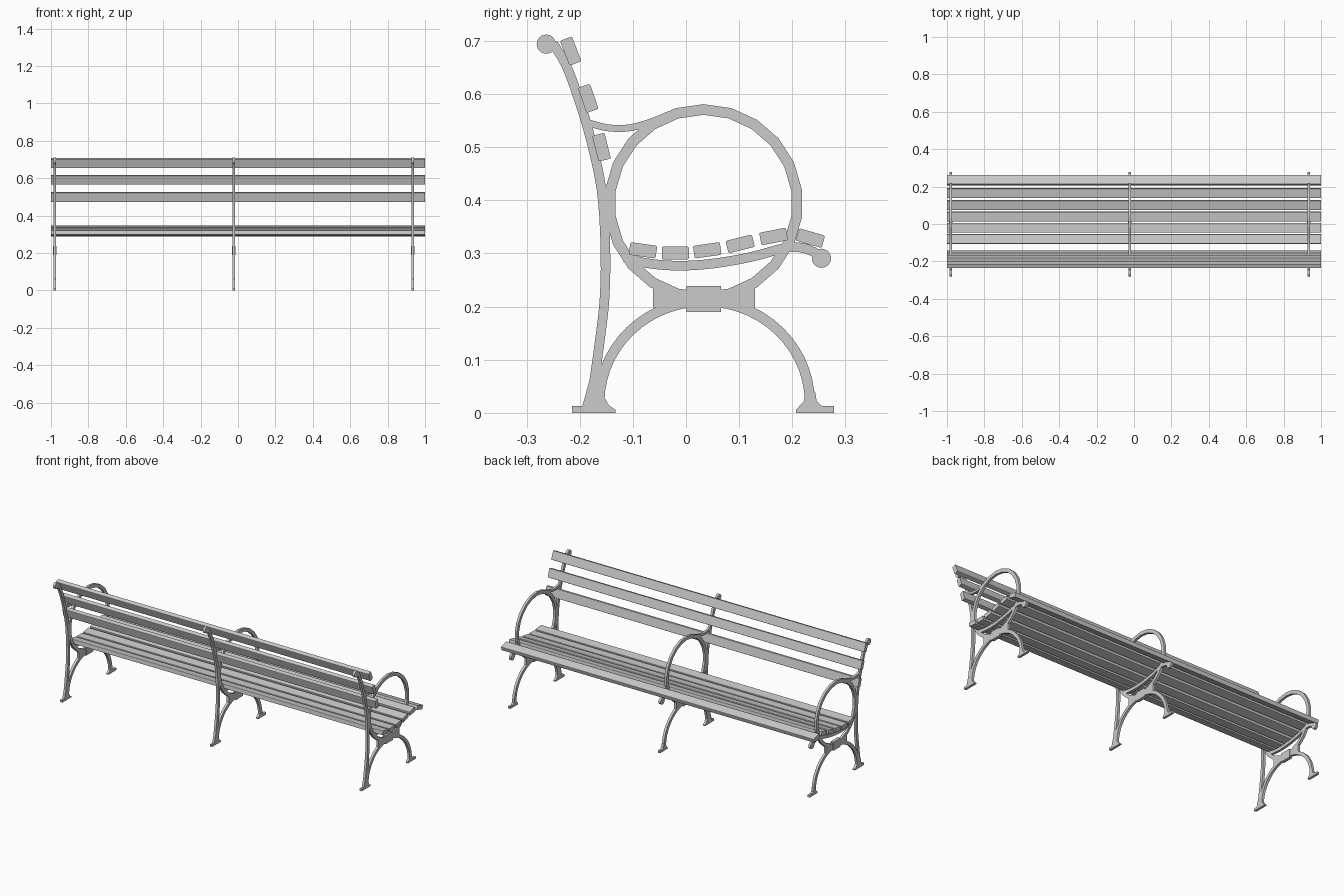
import bpy, bmesh
from math import sin, cos, pi, radians
from mathutils import Vector, Matrix

cube = bpy.data.objects.get("Cube")
if cube:
    bpy.data.objects.remove(cube)

grey = bpy.data.materials.new("plain_grey")
grey.use_nodes = True
grey.diffuse_color = (0.6, 0.6, 0.6, 1)
grey.node_tree.nodes["Principled BSDF"].inputs["Base Color"].default_value = (0.6, 0.6, 0.6, 1)

FRAME_X = {"right": -0.98, "middle": -0.022, "left": 0.935}
THICK = 0.014


def finish(name, bm):
    bmesh.ops.recalc_face_normals(bm, faces=bm.faces)
    mesh = bpy.data.meshes.new(name)
    bm.to_mesh(mesh)
    bm.free()
    mesh.materials.append(grey)
    return mesh


def place(name, mesh, x=0):
    ob = bpy.data.objects.new(name, mesh)
    ob.location.x = x
    bpy.context.collection.objects.link(ob)
    return ob


def on_frames(name, mesh):
    for side, x in FRAME_X.items():
        place(f"{side}_{name}", mesh, x)


def smooth_path(points, steps=4):
    """Catmull-Rom curve through the points."""
    p = [Vector(q) for q in points]
    p = [2 * p[0] - p[1]] + p + [2 * p[-1] - p[-2]]
    out = []
    for a, b, c, d in zip(p, p[1:], p[2:], p[3:]):
        for i in range(steps):
            t = i / steps
            out.append(0.5 * (2 * b + (c - a) * t + (2 * a - 5 * b + 4 * c - d) * t * t
                              + (3 * b - a - 3 * c + d) * t ** 3))
    return out + [p[-2]]


def arc(cy, cz, ry, rz, start, end, n):
    angles = [radians(start + (end - start) * i / n) for i in range(n + 1)]
    return [Vector((cy + ry * cos(a), cz + rz * sin(a))) for a in angles]


def bar(name, path, width, closed=False):
    """Flat iron bar following a path in the y-z plane."""
    bm = bmesh.new()
    n = len(path)
    rings = []
    for i, p in enumerate(path):
        before = path[i - 1] if closed or i else p
        after = path[(i + 1) % n] if closed or i < n - 1 else p
        d = (after - before).normalized()
        off = Vector((-d.y, d.x)) * width / 2
        rings.append([bm.verts.new((x, q.x, q.y)) for x, q in (
            (-THICK / 2, p - off), (THICK / 2, p - off),
            (THICK / 2, p + off), (-THICK / 2, p + off))])
    for i in range(n if closed else n - 1):
        a, b = rings[i], rings[(i + 1) % n]
        for k in range(4):
            m = (k + 1) % 4
            bm.faces.new((a[k], a[m], b[m], b[k]))
    if not closed:
        bm.faces.new(rings[0])
        bm.faces.new(rings[-1])
    on_frames(name, finish(name, bm))


def plate(name, outline, thick=THICK):
    """Flat plate with the given y-z outline."""
    bm = bmesh.new()
    face = bm.faces.new([bm.verts.new((-thick / 2, y, z)) for y, z in outline])
    new = bmesh.ops.extrude_face_region(bm, geom=[face])["geom"]
    bmesh.ops.translate(bm, vec=(thick, 0, 0),
                        verts=[v for v in new if isinstance(v, bmesh.types.BMVert)])
    on_frames(name, finish(name, bm))


# Cast iron frames: back post, leg arch, arm ring, seat rail, arm brace
bar("back_post", smooth_path([(-0.25, 0.695), (-0.226, 0.655), (-0.2, 0.585), (-0.178, 0.51),
                              (-0.159, 0.42), (-0.152, 0.32), (-0.153, 0.22),
                              (-0.163, 0.13), (-0.18, 0.01)]), 0.018)
bar("leg_arch", arc(0.035, 0.02, 0.198, 0.19, 0, 180, 28), 0.019)
bar("arm_ring", arc(0.033, 0.394, 0.177, 0.177, 90, 450, 22)[:-1], 0.02, closed=True)
bar("seat_rail", smooth_path([(-0.115, 0.293), (-0.075, 0.282), (-0.015, 0.277), (0.05, 0.281),
                              (0.12, 0.293), (0.19, 0.311), (0.225, 0.309), (0.255, 0.295)]), 0.018)
bar("arm_brace", smooth_path([(-0.187, 0.547), (-0.15, 0.537), (-0.11, 0.536),
                              (-0.07, 0.546), (-0.03, 0.562)]), 0.013)

# Scroll ends
plate("back_scroll", arc(-0.263, 0.694, 0.018, 0.018, 0, 345, 23))
plate("seat_scroll", arc(0.255, 0.291, 0.018, 0.018, 0, 345, 23))

# Hub joining ring and arch, with its raised block
plate("hub", [(-0.062, 0.198), (0, 0.203), (0.067, 0.203), (0.13, 0.198), (0.13, 0.235),
              (0.112, 0.234), (0.067, 0.226), (0, 0.226), (-0.044, 0.234), (-0.062, 0.235)])
plate("hub_block", [(0.001, 0.19), (0.066, 0.19), (0.066, 0.239), (0.001, 0.239)], 0.018)

# Feet with flared tops
plate("rear_foot", [(-0.215, 0), (-0.133, 0), (-0.133, 0.006), (-0.145, 0.014), (-0.153, 0.028),
                    (-0.154, 0.06), (-0.16, 0.08), (-0.182, 0.06), (-0.195, 0.013), (-0.215, 0.013)])
plate("front_foot", [(0.207, 0), (0.279, 0), (0.279, 0.013), (0.256, 0.013), (0.246, 0.022),
                     (0.243, 0.04), (0.224, 0.04), (0.222, 0.022), (0.207, 0.006)])


# Wooden slats
def slat(name, y, z, width, tilt):
    bm = bmesh.new()
    bmesh.ops.create_cube(bm, size=1)
    bmesh.ops.scale(bm, vec=(2, width, 0.024), verts=bm.verts)
    long_edges = [e for e in bm.edges if abs(e.verts[0].co.x - e.verts[1].co.x) > 1]
    bmesh.ops.bevel(bm, geom=long_edges, offset=0.003, segments=2, profile=0.5, affect='EDGES')
    turn = Matrix.Translation((0, y, z)) @ Matrix.Rotation(radians(tilt), 4, 'X')
    bmesh.ops.transform(bm, matrix=turn, verts=bm.verts)
    place(name, finish(name, bm))


for i, (y, z, tilt) in enumerate([(-0.217, 0.681, -69), (-0.184, 0.592, -71), (-0.159, 0.5, -76)]):
    slat(f"back_slat_{i + 1}", y, z, 0.05, tilt)
for i, (y, z, tilt) in enumerate([(-0.081, 0.306, -8), (-0.02, 0.301, 0), (0.04, 0.306, 8),
                                  (0.102, 0.318, 14), (0.165, 0.332, 11), (0.234, 0.329, -16)]):
    slat(f"seat_slat_{i + 1}", y, z, 0.051, tilt)
